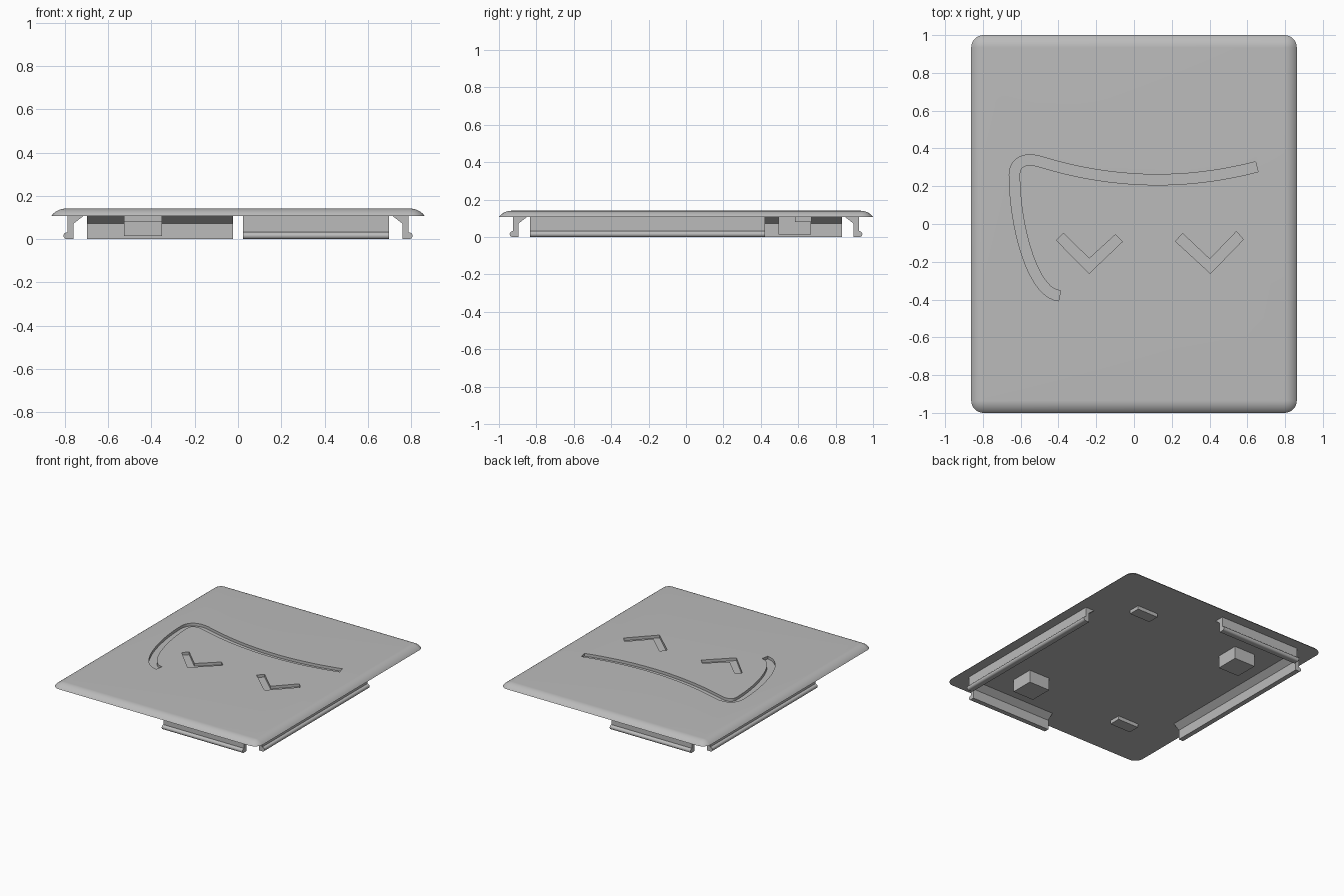
import bpy, bmesh, math
from mathutils import Vector, Matrix
from mathutils.geometry import interpolate_bezier

if "Cube" in bpy.data.objects:
    bpy.data.objects.remove(bpy.data.objects["Cube"], do_unlink=True)

GREY = bpy.data.materials.new("plain_grey")
GREY.use_nodes = True
GREY.diffuse_color = (0.5, 0.5, 0.5, 1)
GREY.node_tree.nodes["Principled BSDF"].inputs["Base Color"].default_value = (0.5, 0.5, 0.5, 1)

HALF_X, HALF_Y = 0.862, 1.0
BASE, TOP = 0.108, 0.141
SINK = 0.114          # how far attached parts reach into the plate
GROOVE_FLOOR = 0.12


def finish(name, bm):
    bmesh.ops.remove_doubles(bm, verts=bm.verts, dist=1e-5)
    bmesh.ops.recalc_face_normals(bm, faces=bm.faces)
    mesh = bpy.data.meshes.new(name)
    bm.to_mesh(mesh)
    bm.free()
    mesh.materials.append(GREY)
    obj = bpy.data.objects.new(name, mesh)
    bpy.context.collection.objects.link(obj)
    return obj


def smooth(obj):
    bpy.ops.object.select_all(action="DESELECT")
    obj.select_set(True)
    bpy.context.view_layer.objects.active = obj
    bpy.ops.object.shade_smooth_by_angle(angle=math.radians(30))


def prism(name, points, direction):
    """Extrude a closed outline of 3D points along a direction."""
    bm = bmesh.new()
    face = bm.faces.new([bm.verts.new(p) for p in points])
    new = bmesh.ops.extrude_face_region(bm, geom=[face])["geom"]
    bmesh.ops.translate(bm, vec=direction,
                        verts=[g for g in new if isinstance(g, bmesh.types.BMVert)])
    return finish(name, bm)


def box(name, x, y, size_x, size_y, bottom):
    bm = bmesh.new()
    bmesh.ops.create_cube(bm, size=1, matrix=Matrix.Translation((x, y, (bottom + SINK) / 2))
                          @ Matrix.Diagonal((size_x, size_y, SINK - bottom, 1)))
    return finish(name, bm)


# Cover plate: rounded rectangle rings that shrink along an arc towards the top
def build_plate():
    inset, height, steps = 0.066, TOP - BASE, 8
    radius = (inset ** 2 + height ** 2) / (2 * height)
    sweep = math.asin(inset / radius)
    bm = bmesh.new()
    rings = []
    for i in range(steps + 1):
        a = sweep * (1 - i / steps)
        r, z = radius * math.sin(a), TOP - radius * (1 - math.cos(a))
        ring = []
        for q, (sx, sy) in enumerate([(1, 1), (-1, 1), (-1, -1), (1, -1)]):
            for k in range(steps + 1):
                t = math.pi / 2 * (q + k / steps)
                ring.append(bm.verts.new((sx * (HALF_X - inset) + r * math.cos(t),
                                          sy * (HALF_Y - inset) + r * math.sin(t), z)))
        rings.append(ring)
    for low, high in zip(rings, rings[1:]):
        for k in range(len(low)):
            n = (k + 1) % len(low)
            bm.faces.new((low[k], low[n], high[n], high[k]))
    bm.faces.new(rings[0])
    bm.faces.new(rings[-1])
    return finish("cover_plate", bm)


plate = build_plate()

# Grooves: one long bent line and two chevrons
def groove_outline():
    segments = [
        [(0.65, 0.303), (0.27, 0.204), (-0.11, 0.212), (-0.49, 0.328)],
        [(-0.49, 0.328), (-0.575, 0.355), (-0.633, 0.33), (-0.633, 0.26)],
        [(-0.633, 0.26), (-0.633, 0), (-0.54, -0.37), (-0.394, -0.38)],
    ]
    path = []
    for seg in segments:
        pts = interpolate_bezier(*[Vector(p) for p in seg], 20)
        path += pts if not path else pts[1:]
    left, right = [], []
    for i, p in enumerate(path):
        d = (path[min(i + 1, len(path) - 1)] - path[max(i - 1, 0)]).normalized()
        side = Vector((-d.y, d.x)) * 0.0275
        left.append(p + side)
        right.append(p - side)
    return left + right[::-1]


outlines = [
    groove_outline(),
    [(-0.41, -0.087), (-0.373, -0.05), (-0.237, -0.183),
     (-0.098, -0.056), (-0.061, -0.093), (-0.238, -0.262)],
    [(0.22, -0.092), (0.257, -0.05), (0.401, -0.186),
     (0.542, -0.04), (0.579, -0.082), (0.405, -0.262)],
]
for outline in outlines:
    cutter = prism("groove_cutter", [(p[0], p[1], GROOVE_FLOOR) for p in outline], (0, 0, 0.1))
    cutter.hide_render = True
    cut = plate.modifiers.new("groove", "BOOLEAN")
    cut.operation, cut.solver, cut.object = "DIFFERENCE", "EXACT", cutter
    bpy.context.view_layer.objects.active = plate
    bpy.ops.object.modifier_apply(modifier=cut.name)
    bpy.data.objects.remove(cutter, do_unlink=True)
smooth(plate)

# Clip section: (distance outwards from the inner wall, height)
WALL, BEAD = 0.028, 0.016
section = [(0, 0), (WALL, 0)]
for k in range(9):
    a = math.pi * (k / 8 - 0.5)
    section.append((WALL + 0.003 + BEAD * math.cos(a), BEAD + BEAD * math.sin(a)))
section += [(WALL, 2 * BEAD), (WALL, SINK), (-0.046, SINK), (-0.046, BASE), (0, 0.072)]

# Everything underneath repeats with a half turn
for s, end in ((1, "first"), (-1, "second")):
    long_clip = prism(f"long_clip_{end}",
                      [(s * (0.759 + u), s * -0.835, z) for u, z in section], (0, s * 1.257, 0))
    short_clip = prism(f"short_clip_{end}",
                       [(s * 0.697, s * -(0.896 + u), z) for u, z in section], (s * -0.675, 0, 0))
    smooth(long_clip)
    smooth(short_clip)
    box(f"support_block_{end}", s * 0.438, s * -0.582, 0.175, 0.175, 0.014)
    box(f"small_pad_{end}", s * 0.438, s * 0.627, 0.175, 0.087, 0.081)
